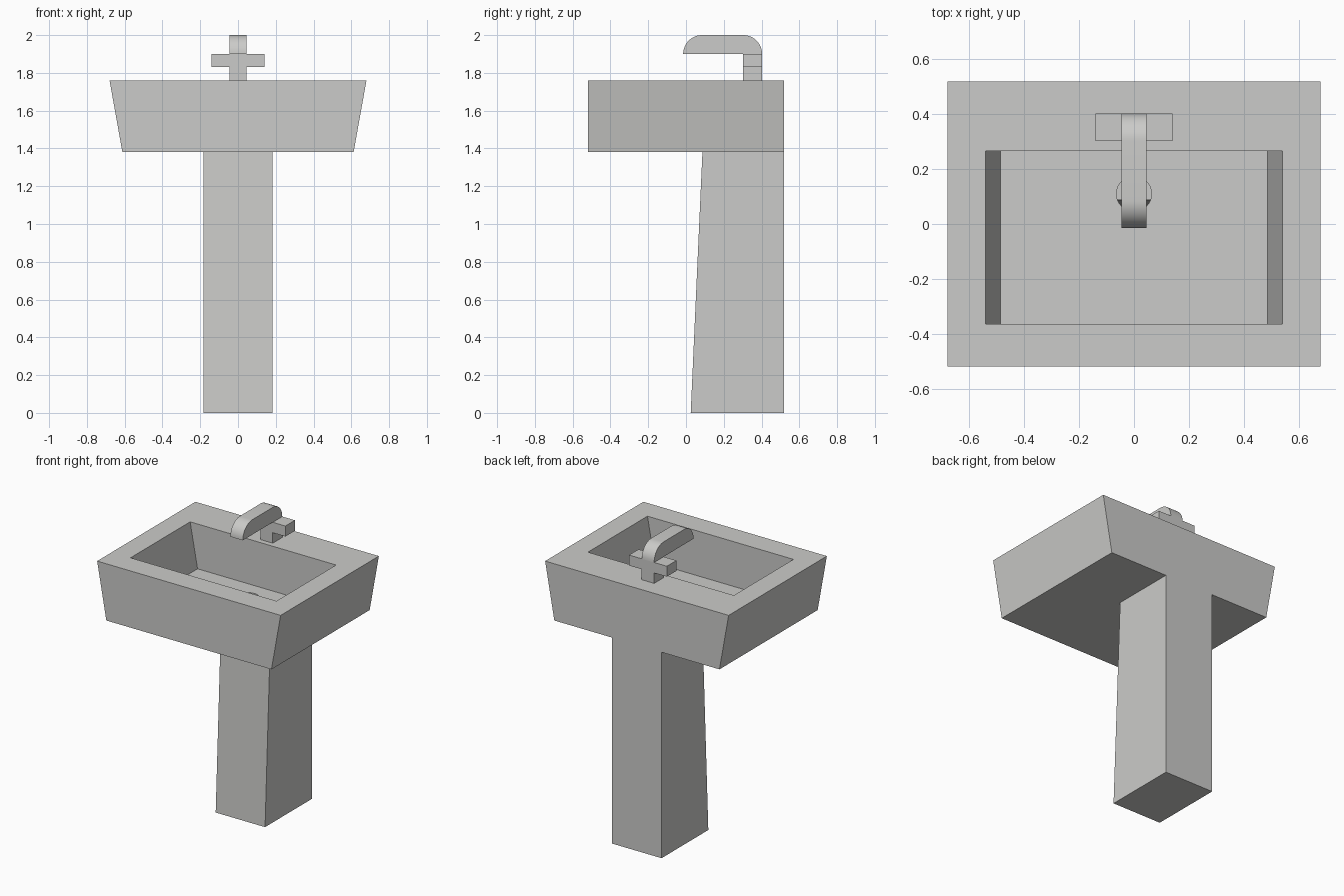
import bpy, bmesh, math

if "Cube" in bpy.data.objects:
    bpy.data.objects.remove(bpy.data.objects["Cube"])

ceramic = bpy.data.materials.new("light grey")
ceramic.diffuse_color = (0.6, 0.6, 0.585, 1)
ceramic.use_nodes = True
ceramic.node_tree.nodes["Principled BSDF"].inputs["Base Color"].default_value = ceramic.diffuse_color


def prism(name, profile, axis, lo, hi):
    """Extrude a profile along x (points are y,z) or along y (points are x,z)."""
    bm = bmesh.new()

    def vert(p, d):
        return bm.verts.new((d, p[0], p[1]) if axis == 'x' else (p[0], d, p[1]))
    a = [vert(p, lo) for p in profile]
    b = [vert(p, hi) for p in profile]
    bm.faces.new(a)
    bm.faces.new(b)
    n = len(profile)
    for i in range(n):
        j = (i + 1) % n
        bm.faces.new((a[i], a[j], b[j], b[i]))
    bmesh.ops.recalc_face_normals(bm, faces=bm.faces)
    mesh = bpy.data.meshes.new(name)
    bm.to_mesh(mesh)
    bm.free()
    ob = bpy.data.objects.new(name, mesh)
    bpy.context.collection.objects.link(ob)
    mesh.materials.append(ceramic)
    return ob


def cut(target, cutter):
    """Subtract the cutter, then remove it."""
    mod = target.modifiers.new("cut", 'BOOLEAN')
    mod.operation = 'DIFFERENCE'
    mod.solver = 'EXACT'
    mod.object = cutter
    bpy.context.view_layer.objects.active = target
    bpy.ops.object.modifier_apply(modifier=mod.name)
    bpy.data.objects.remove(cutter)


def smooth(ob):
    bpy.ops.object.select_all(action='DESELECT')
    ob.select_set(True)
    bpy.context.view_layer.objects.active = ob
    bpy.ops.object.shade_smooth_by_angle(angle=math.radians(30))


BOTTOM, FLOOR, RIM = 1.38, 1.46, 1.76

# Basin with flared sides, a flared bowl and a drain hole
basin = prism("basin", [(-0.612, BOTTOM), (0.612, BOTTOM), (0.68, RIM), (-0.68, RIM)],
              'y', -0.52, 0.52)
over = 0.1                                   # bowl cutter reaches above the rim
w = 0.541 + 0.055 * over / (RIM - FLOOR)
cut(basin, prism("bowl_cutter", [(-0.486, FLOOR), (0.486, FLOOR), (w, RIM + over), (-w, RIM + over)],
                 'y', -0.365, 0.266))
bpy.ops.mesh.primitive_cylinder_add(vertices=32, radius=0.064, depth=0.3,
                                    location=(0, 0.11, FLOOR))
drain = bpy.context.object
drain.data.materials.append(ceramic)
cut(basin, drain)
smooth(basin)

# Pedestal with a sloping front
prism("pedestal", [(0.025, 0), (0.52, 0), (0.52, BOTTOM), (0.087, BOTTOM)],
      'x', -0.183, 0.183)

# Tap stem and cross handle in one profile
stem, arm = 0.046, 0.14
prism("tap_handle", [(-stem, RIM), (stem, RIM), (stem, 1.83), (arm, 1.83),
                     (arm, 1.90), (-arm, 1.90), (-arm, 1.83), (-stem, 1.83)],
      'y', 0.302, 0.403)

# Spout with rounded ends on top
r, back, front = 0.10, 0.403, -0.015
arc = [math.radians(90 * i / 12) for i in range(13)]
profile = [(back - r + r * math.cos(t), 1.90 + r * math.sin(t)) for t in arc]
profile += [(front + r - r * math.cos(t), 1.90 + r * math.sin(t)) for t in reversed(arc)]
smooth(prism("spout", profile, 'x', -stem, stem))
